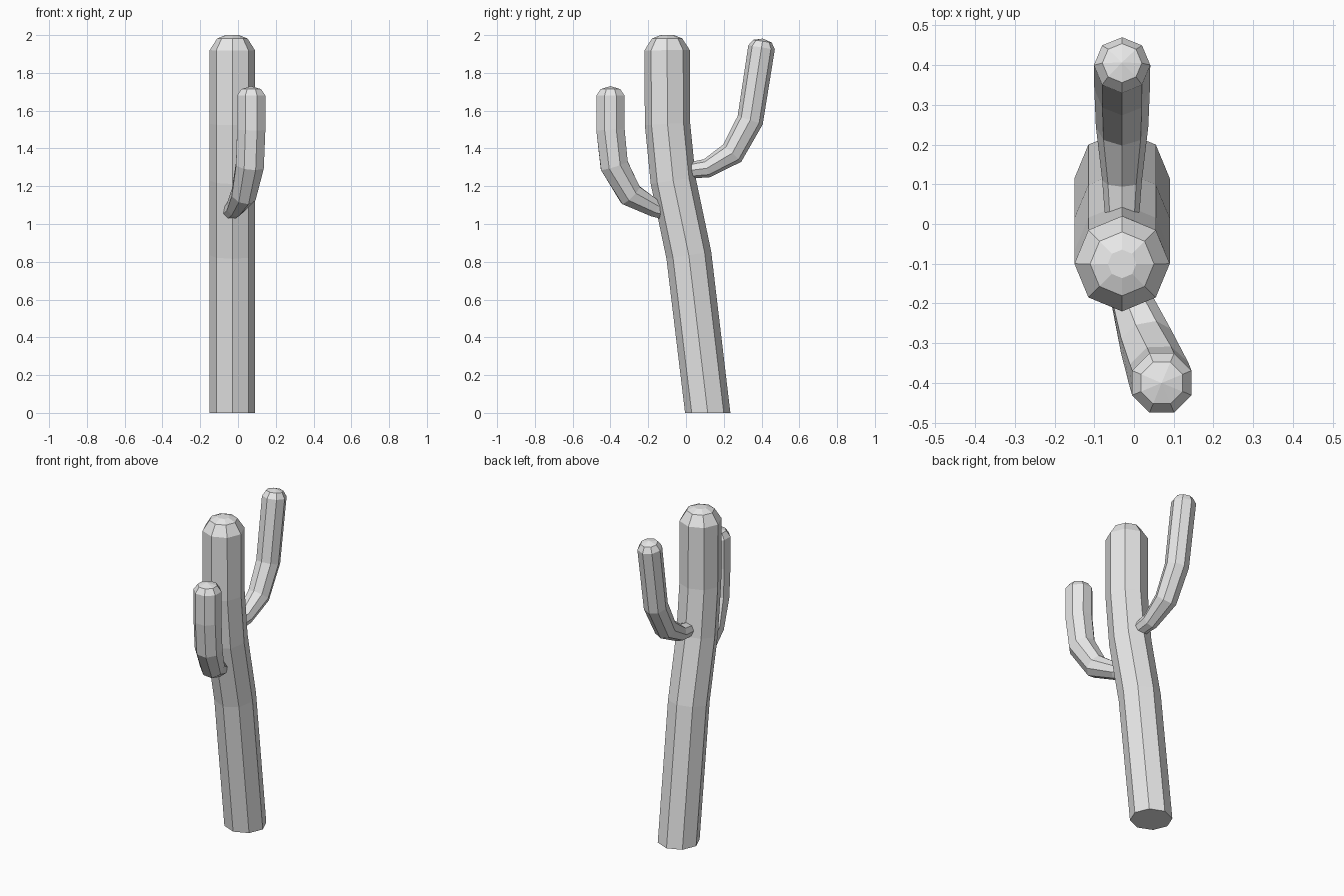
import bpy, bmesh, math
from mathutils import Vector

if "Cube" in bpy.data.objects:
    bpy.data.objects.remove(bpy.data.objects["Cube"], do_unlink=True)

SIDES = 8
grey = bpy.data.materials.new("plain grey")
grey.use_nodes = True
grey.diffuse_color = (0.8, 0.8, 0.8, 1)
grey.node_tree.nodes["Principled BSDF"].inputs["Base Color"].default_value = (0.8, 0.8, 0.8, 1)


def stem(name, path, cap, turn=0.0, start=None):
    """Faceted tube along (x, y, z, radius) points, closed by a dome of (scale, rise) rings."""
    pts = [Vector(p[:3]) for p in path]
    radii = [p[3] for p in path]
    dirs = [(b - a).normalized() for a, b in zip(pts, pts[1:])]
    tangents = [Vector(start) if start else dirs[0]]
    tangents += [(a + b).normalized() for a, b in zip(dirs, dirs[1:])] + [dirs[-1]]

    # dome rings continue in the direction of the tip
    tip, tip_radius, up = pts[-1], radii[-1], dirs[-1]
    for scale, rise in cap:
        pts.append(tip + up * rise)
        radii.append(tip_radius * scale)
        tangents.append(up)

    bm = bmesh.new()
    rings = []
    for p, r, t in zip(pts, radii, tangents):
        u = Vector((1, 0, 0))
        u = (u - t * u.dot(t)).normalized()
        v = t.cross(u)
        angles = [2 * math.pi * i / SIDES + turn for i in range(SIDES)]
        rings.append([bm.verts.new(p + r * (u * math.cos(a) + v * math.sin(a))) for a in angles])
    for low, high in zip(rings, rings[1:]):
        for i in range(SIDES):
            j = (i + 1) % SIDES
            bm.faces.new((low[i], low[j], high[j], high[i]))
    bm.faces.new(rings[0][::-1])
    bm.faces.new(rings[-1])
    bmesh.ops.remove_doubles(bm, verts=rings[-1], dist=0.002)
    bmesh.ops.recalc_face_normals(bm, faces=bm.faces)
    mesh = bpy.data.meshes.new(name)
    bm.to_mesh(mesh)
    bm.free()
    mesh.materials.append(grey)
    obj = bpy.data.objects.new(name, mesh)
    bpy.context.collection.objects.link(obj)
    return obj


# leaning trunk with a level base
stem("trunk",
     [(-0.03, 0.115, 0, 0.12), (-0.03, 0.015, 0.835, 0.12), (-0.03, -0.068, 1.23, 0.12),
      (-0.03, -0.098, 1.53, 0.12), (-0.03, -0.1, 1.92, 0.12)],
     [(0.67, 0.062), (0.3, 0.08)], start=(0, 0, 1))

# lower arm, curving out to the front and up
stem("front_arm",
     [(-0.04, -0.11, 1.065, 0.045), (-0.015, -0.17, 1.085, 0.05), (0.03, -0.295, 1.155, 0.07),
      (0.063, -0.38, 1.31, 0.08), (0.07, -0.4, 1.5, 0.081), (0.07, -0.4, 1.68, 0.081)],
     [(0.7, 0.034), (0.01, 0.05)], turn=math.pi / SIDES)

# upper arm, rising and leaning to the back
stem("back_arm",
     [(-0.03, 0.03, 1.285, 0.044), (-0.03, 0.11, 1.295, 0.05), (-0.03, 0.245, 1.375, 0.066),
      (-0.03, 0.34, 1.55, 0.07), (-0.03, 0.4, 1.935, 0.071)],
     [(0.7, 0.033), (0.01, 0.047)])
